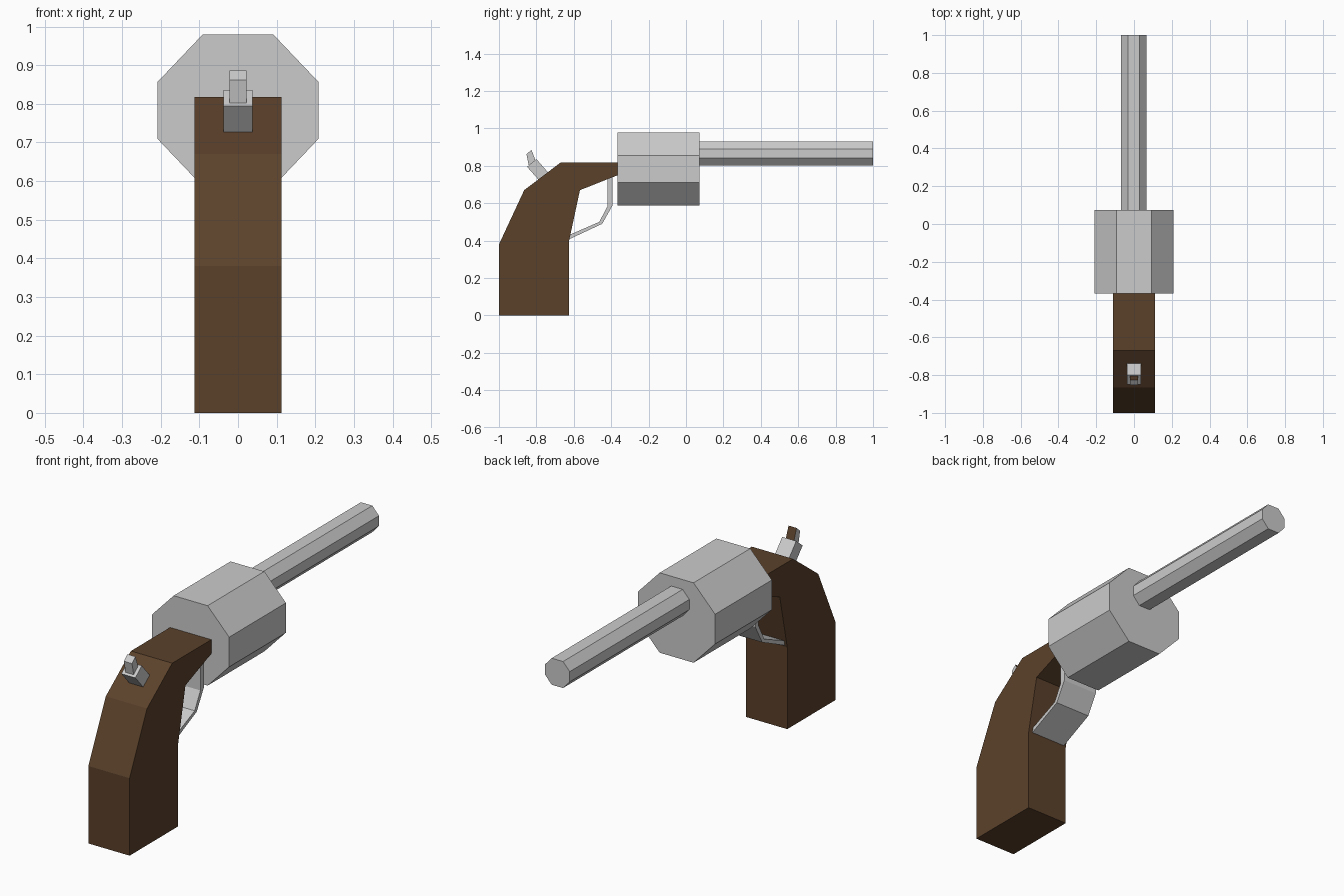
import bpy, bmesh

if "Cube" in bpy.data.objects:
    bpy.data.objects.remove(bpy.data.objects["Cube"])


def material(name, color):
    m = bpy.data.materials.new(name)
    m.diffuse_color = color
    m.use_nodes = True
    m.node_tree.nodes["Principled BSDF"].inputs["Base Color"].default_value = m.diffuse_color
    return m


wood = material("wood", (0.105, 0.053, 0.024, 1))


def prism(name, profile, place, lo, hi, mat=None):
    """Extrude a 2D profile between lo and hi; place maps (u, v, depth) to 3D."""
    bm = bmesh.new()
    rings = [[bm.verts.new(place(u, v, d)) for u, v in profile] for d in (lo, hi)]
    n = len(profile)
    for ring in rings:
        bm.faces.new(ring)
    for i in range(n):
        j = (i + 1) % n
        bm.faces.new((rings[0][i], rings[0][j], rings[1][j], rings[1][i]))
    bmesh.ops.recalc_face_normals(bm, faces=bm.faces[:])
    mesh = bpy.data.meshes.new(name)
    bm.to_mesh(mesh)
    bm.free()
    if mat:
        mesh.materials.append(mat)
    ob = bpy.data.objects.new(name, mesh)
    bpy.context.collection.objects.link(ob)
    return ob


def across(u, v, d):   # side profile (y, z) extruded along x
    return (d, u, v)


def along(u, v, d):    # front profile (x, z) extruded along y
    return (u, d, v)


def octagon(cx, cz, half, flat_x, flat_z, half_z):
    quarter = [(half, flat_z), (flat_x, half_z)]
    right = [(x, -z) for x, z in quarter[::-1]] + quarter
    pts = right + [(-x, z) for x, z in right[::-1]]
    return [(cx + x, cz + z) for x, z in pts]


# wooden grip with curved-back frame
prism("grip", [(-1, 0), (-0.625, 0), (-0.625, 0.40), (-0.567, 0.67), (-0.365, 0.75),
               (-0.365, 0.818), (-0.67, 0.818), (-0.865, 0.67), (-1, 0.38)],
      across, -0.112, 0.112, wood)

# eight-sided cylinder and barrel
prism("cylinder", octagon(0, 0.783, 0.209, 0.092, 0.073, 0.196), along, -0.367, 0.073)
prism("barrel", octagon(-0.002, 0.866, 0.067, 0.031, 0.025, 0.065), along, 0.07, 1.0)

# trigger guard strip
prism("trigger_guard", [(-0.394, 0.745), (-0.394, 0.586), (-0.448, 0.49), (-0.63, 0.405),
                        (-0.63, 0.428), (-0.464, 0.50), (-0.42, 0.583), (-0.42, 0.735)],
      across, -0.1, 0.09)

# hammer base and thumb spur
prism("hammer_base", [(-0.785, 0.722), (-0.85, 0.795), (-0.80, 0.836), (-0.735, 0.762)],
      across, -0.038, 0.038)
spur = prism("hammer_spur", [(-0.84, 0.80), (-0.853, 0.862), (-0.826, 0.886), (-0.806, 0.832)],
             across, -0.022, 0.022)

# the forward face of the spur is wood coloured
spur.data.materials.append(material("steel", (0.8, 0.8, 0.8, 1)))
spur.data.materials.append(wood)
for p in spur.data.polygons:
    p.material_index = 1 if p.normal.y > 0.8 else 0
